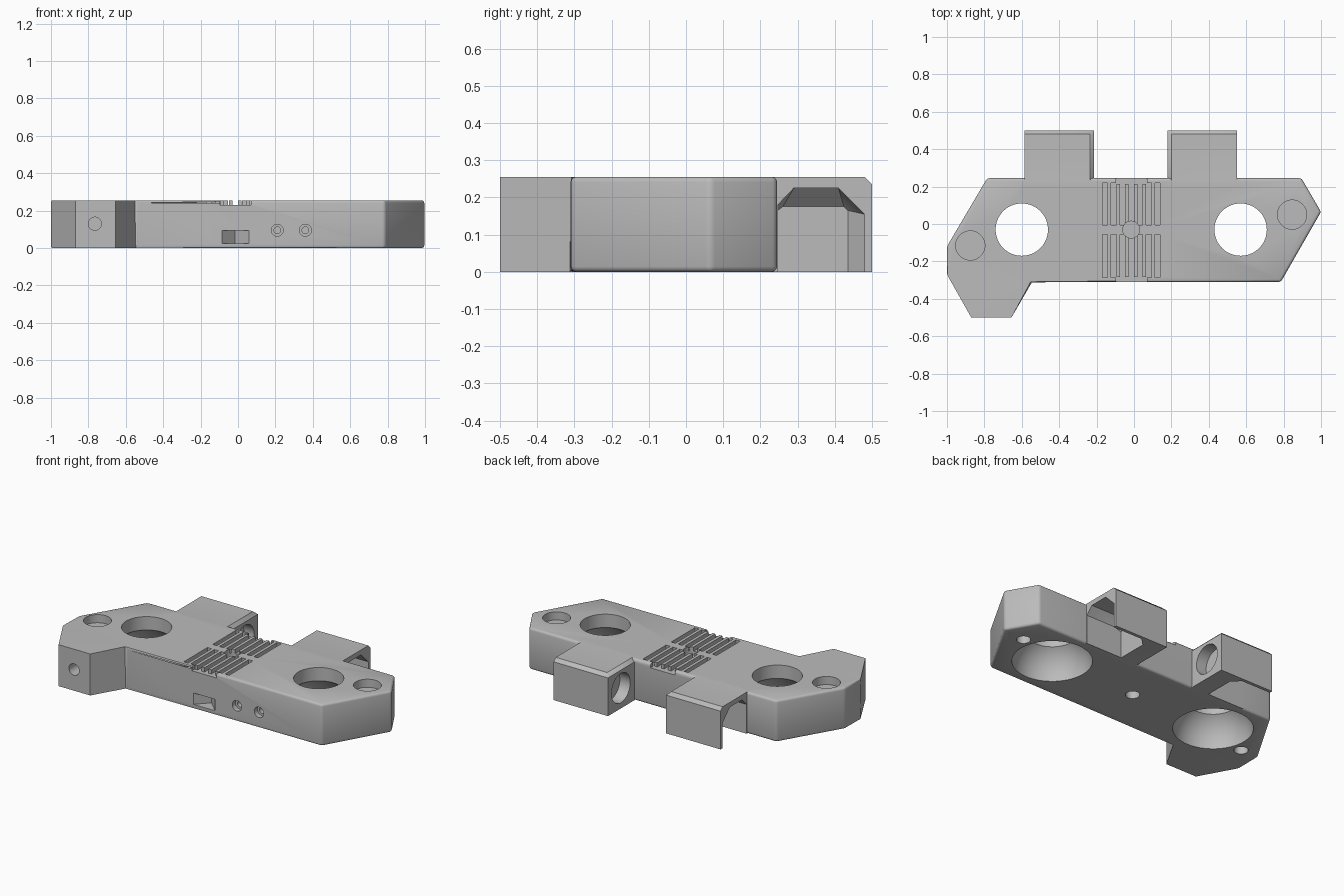
import bpy, bmesh, math
from mathutils import Matrix

if "Cube" in bpy.data.objects:
    bpy.data.objects.remove(bpy.data.objects["Cube"], do_unlink=True)

TOP = 0.255
HOLE_Y = -0.03
MID_X = -0.015


def add_object(name, bm):
    bmesh.ops.recalc_face_normals(bm, faces=bm.faces)
    mesh = bpy.data.meshes.new(name)
    bm.to_mesh(mesh)
    bm.free()
    obj = bpy.data.objects.new(name, mesh)
    bpy.context.collection.objects.link(obj)
    return obj


def loft(name, rings):
    """Solid through matching rings of 3D points, capped at both ends."""
    bm = bmesh.new()
    loops = [[bm.verts.new(p) for p in ring] for ring in rings]
    n = len(loops[0])
    for a, b in zip(loops, loops[1:]):
        for i in range(n):
            bm.faces.new((a[i], a[(i + 1) % n], b[(i + 1) % n], b[i]))
    bm.faces.new(loops[0])
    bm.faces.new(loops[-1])
    return add_object(name, bm)


def prism(name, outline, z0, z1):
    return loft(name, [[(x, y, z) for x, y in outline] for z in (z0, z1)])


def box(name, x0, x1, y0, y1, z0, z1):
    return prism(name, [(x0, y0), (x1, y0), (x1, y1), (x0, y1)], z0, z1)


def cylinder(name, radius, center, length, axis="Z"):
    bm = bmesh.new()
    turn = {"Z": Matrix(), "X": Matrix.Rotation(math.pi / 2, 4, "Y"),
            "Y": Matrix.Rotation(math.pi / 2, 4, "X")}[axis]
    bmesh.ops.create_cone(bm, cap_ends=True, segments=48, radius1=radius,
                          radius2=radius, depth=length,
                          matrix=Matrix.Translation(center) @ turn)
    return add_object(name, bm)


def combine(target, tool, operation="DIFFERENCE"):
    mod = target.modifiers.new("combine", "BOOLEAN")
    mod.operation = operation
    mod.solver = "EXACT"
    mod.object = tool
    bpy.context.view_layer.objects.active = target
    bpy.ops.object.modifier_apply(modifier=mod.name)
    bpy.data.objects.remove(tool, do_unlink=True)


# Main body plate with soft edges, leaving the foot crisp
outline = [(-0.87, -0.5), (-0.655, -0.5), (-0.545, -0.31), (0.785, -0.31),
           (1.0, 0.065), (0.895, 0.245), (-0.785, 0.245), (-1.0, -0.12),
           (-1.0, -0.27)]
body = prism("mount_body", outline, 0, TOP)
bm = bmesh.new()
bm.from_mesh(body.data)
soft = [e for e in bm.edges if all(v.co.y > -0.4 for v in e.verts)]
bmesh.ops.bevel(bm, geom=soft, offset=0.014, segments=3, profile=0.5,
                affect="EDGES")
bm.to_mesh(body.data)
bm.free()

# Rear tabs: chamfered shells open outward and below, magnet recess inward
for inner, outer in ((-0.215, -0.585), (0.18, 0.55)):
    s = 1 if outer > inner else -1
    c = 0.02

    def tab_ring(y, top):
        chamfer_x = inner + s * c
        return [(inner, y, 0), (outer, y, 0), (outer, y, top),
                (chamfer_x, y, top), (inner, y, min(top, TOP - c))]

    tab = loft("tab", [tab_ring(0.2, TOP), tab_ring(0.48, TOP),
                       tab_ring(0.5, TOP - c)])
    combine(body, tab, "UNION")

    wide = [(0.247, -0.1), (0.247, 0.18), (0.29, 0.225), (0.41, 0.225),
            (0.48, 0.155), (0.48, -0.1)]
    tight = [(0.247, -0.1), (0.247, 0.165), (0.26, 0.175), (0.425, 0.175),
             (0.435, 0.165), (0.435, -0.1)]
    wall = inner + s * 0.12
    pocket = loft("pocket", [[(x, y, z) for y, z in section] for x, section in
                             ((wall, tight), (wall + s * 0.05, wide),
                              (outer + s * 0.1, wide))])
    combine(body, pocket)
    combine(body, cylinder("recess", 0.09, (inner, 0.375, 0.125), 0.14, "X"))

# Large openings with domed undersides
for x in (-0.6, 0.57):
    bm = bmesh.new()
    bmesh.ops.create_uvsphere(bm, u_segments=64, v_segments=32, radius=0.225,
                              matrix=Matrix.Translation((x, HOLE_Y, -0.003)))
    combine(body, add_object("dome", bm))
    combine(body, cylinder("opening", 0.14, (x, HOLE_Y, 0.2), 0.4))

# Blind bores above and narrow bores below
for x, y, r in ((-0.875, -0.115, 0.078), (0.845, 0.05, 0.078),
                (MID_X, HOLE_Y, 0.045)):
    combine(body, cylinder("upper_bore", r, (x, y, TOP), 0.1))
    combine(body, cylinder("lower_bore", 0.04, (x, y, 0), 0.26))

# Grooves in the top centre, with edge notches and a centre channel
floor = TOP - 0.026
for i in range(-3, 4):
    x = MID_X + i * 0.0467
    for y0, y1 in ((-0.285, -0.055), (-0.005, 0.22)):
        combine(body, box("groove", x - 0.014, x + 0.014, y0, y1, floor, 0.4))
for y0, y1 in ((-0.4, -0.284), (0.214, 0.3)):
    combine(body, box("notch", -0.096, 0.07, y0, y1, floor, 0.4))
combine(body, box("channel", MID_X - 0.013, MID_X + 0.013, -0.4, 0.3,
                  floor + 0.001, 0.4))

# Front wedge slot and screw holes
wedge = [(-0.085, -0.33), (-0.085, -0.309), (MID_X, -0.235), (0.06, -0.309),
         (0.06, -0.33)]
combine(body, prism("wedge_slot", wedge, 0.025, 0.095))
for x in (0.21, 0.36):
    combine(body, cylinder("screw_head", 0.032, (x, -0.31, 0.095), 0.06, "Y"))
    combine(body, cylinder("screw_shaft", 0.018, (x, -0.31, 0.095), 0.2, "Y"))
combine(body, cylinder("foot_hole", 0.035, (-0.765, -0.5, 0.13), 0.24, "Y"))

# Single grey finish
grey = bpy.data.materials.new("light_grey")
grey.use_nodes = True
colour = (0.5, 0.5, 0.5, 1)
grey.diffuse_color = colour
grey.node_tree.nodes["Principled BSDF"].inputs["Base Color"].default_value = colour
body.data.materials.clear()
body.data.materials.append(grey)
for p in body.data.polygons:
    p.material_index = 0

bpy.ops.object.select_all(action="DESELECT")
body.select_set(True)
bpy.context.view_layer.objects.active = body
bpy.ops.object.shade_smooth_by_angle(angle=math.radians(32))
